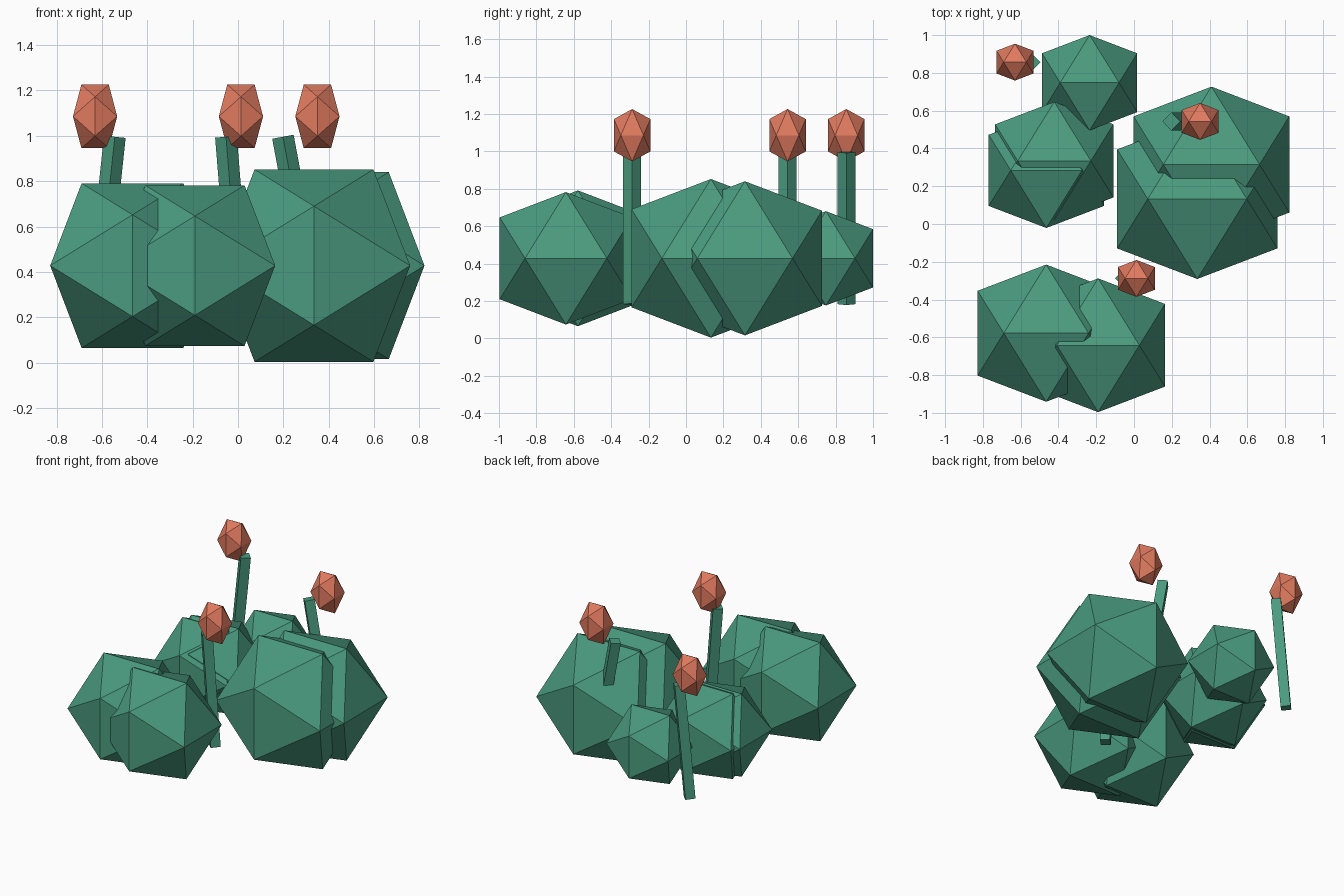
import bpy, bmesh, math
from mathutils import Vector

if "Cube" in bpy.data.objects:
    bpy.data.objects.remove(bpy.data.objects["Cube"])

PHI = (1 + math.sqrt(5)) / 2


def srgb(r, g, b):
    lin = [c / 12.92 if c <= 0.04045 else ((c + 0.055) / 1.055) ** 2.4
           for c in (r / 255, g / 255, b / 255)]
    return (*lin, 1.0)


def material(name, rgb):
    mat = bpy.data.materials.new(name)
    mat.diffuse_color = srgb(*rgb)
    mat.use_nodes = True
    mat.node_tree.nodes["Principled BSDF"].inputs["Base Color"].default_value = mat.diffuse_color
    return mat


green = material("cactus_green", (74, 155, 127))
coral = material("flower_coral", (224, 122, 95))


def finish(bm, name, mat, loc):
    bmesh.ops.recalc_face_normals(bm, faces=bm.faces)
    mesh = bpy.data.meshes.new(name)
    bm.to_mesh(mesh)
    bm.free()
    mesh.materials.append(mat)
    obj = bpy.data.objects.new(name, mesh)
    obj.location = loc
    bpy.context.collection.objects.link(obj)
    return obj


def icosahedron(name, loc, half, half_z, mat):
    """Faceted ball with a level edge on top; half is its half extent."""
    bm = bmesh.new()
    for s in (-1, 1):
        for t in (-1, 1):
            for v in ((s, 0, t * PHI), (s * PHI, t, 0), (0, s * PHI, t)):
                bm.verts.new((v[0] * half / PHI, v[1] * half / PHI, v[2] * half_z / PHI))
    bmesh.ops.convex_hull(bm, input=bm.verts)
    return finish(bm, name, mat, loc)


def stem(name, base, tip, radius=0.048):
    """Square rod, corner forward, leaning from base to tip."""
    base, tip = Vector(base), Vector(tip)
    bm = bmesh.new()
    bmesh.ops.create_cone(bm, cap_ends=True, segments=4, radius1=radius,
                          radius2=radius, depth=(tip - base).length)
    # make sure the corners point along x and y
    v = bm.verts[:][0].co
    if abs(v.x) > 0.01 and abs(v.y) > 0.01:
        for vert in bm.verts:
            x, y = vert.co.x, vert.co.y
            vert.co.x, vert.co.y = (x - y) / math.sqrt(2), (x + y) / math.sqrt(2)
    obj = finish(bm, name, green, (base + tip) / 2)
    obj.rotation_euler.y = math.atan2(tip.x - base.x, tip.z - base.z)


# Cactus bodies: x, y, half extent (all centred at one height)
bodies = [
    (-0.465, -0.578, 0.363), (-0.190, -0.642, 0.354),
    (0.335, 0.133, 0.424), (0.410, 0.315, 0.412),
    (-0.464, 0.284, 0.305), (-0.422, 0.334, 0.313),
    (-0.235, 0.748, 0.252),
]
for i, (x, y, h) in enumerate(bodies, 1):
    icosahedron(f"cactus_body_{i}", (x, y, 0.428), h, h, green)

# Leaning stems with a flower bud above each base: x, y, x of stem tip
for i, (x, y, tip_x) in enumerate([(-0.630, 0.857, -0.543), (0.350, 0.543, 0.198),
                                   (0.013, -0.288, -0.053)], 1):
    stem(f"stem_{i}", (x, y, 0.183), (tip_x, y, 0.996))
    icosahedron(f"flower_bud_{i}", (x, y, 1.086), 0.0975, 0.14, coral)
